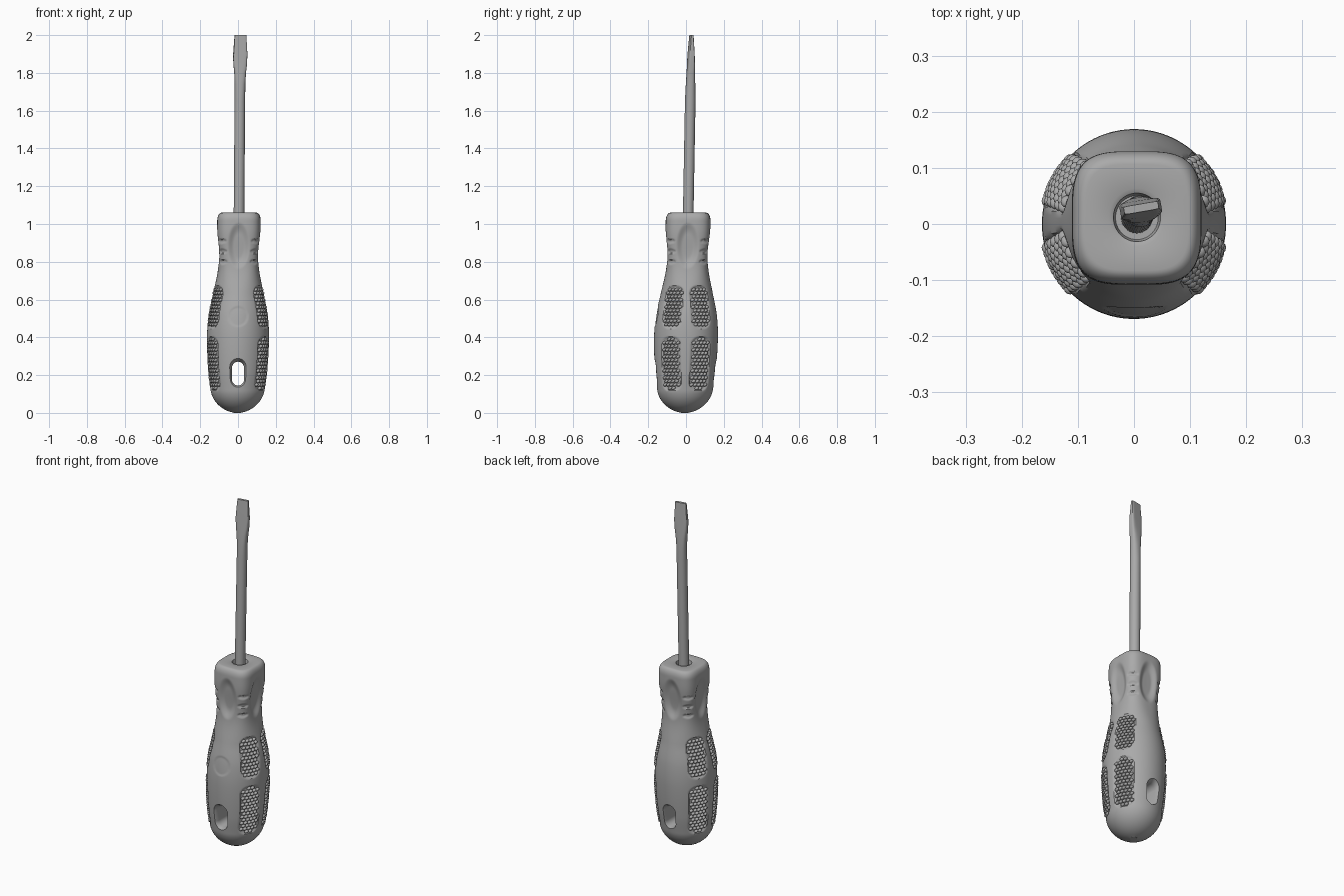
import bpy, bmesh, math
from math import sin, cos, pi, sqrt
from mathutils import Vector, Matrix

cube = bpy.data.objects.get("Cube")
if cube:
    bpy.data.objects.remove(cube)

grey = bpy.data.materials.new("plain grey")
grey.use_nodes = True
grey.diffuse_color = (0.4, 0.4, 0.4, 1)
grey.node_tree.nodes["Principled BSDF"].inputs["Base Color"].default_value = (0.4, 0.4, 0.4, 1)


def axis(z):
    """Centre line, which leans very slightly."""
    return Vector((0.008 * (z - 0.4), 0.018 * (z - 0.4), z))


def finish(name, bm, angle=40):
    bmesh.ops.recalc_face_normals(bm, faces=bm.faces)
    mesh = bpy.data.meshes.new(name)
    bm.to_mesh(mesh)
    bm.free()
    obj = bpy.data.objects.new(name, mesh)
    bpy.context.collection.objects.link(obj)
    mesh.materials.append(grey)
    smooth(obj, angle)
    return obj


def smooth(obj, angle=40):
    bpy.ops.object.select_all(action="DESELECT")
    obj.select_set(True)
    bpy.context.view_layer.objects.active = obj
    bpy.ops.object.shade_smooth_by_angle(angle=math.radians(angle))


def loft(name, rings, angle=40):
    """Skin a stack of closed rings and cap both ends."""
    bm = bmesh.new()
    loops = [[bm.verts.new(p) for p in ring] for ring in rings]
    n = len(loops[0])
    for a, b in zip(loops, loops[1:]):
        for i in range(n):
            j = (i + 1) % n
            bm.faces.new((a[i], a[j], b[j], b[i]))
    bm.faces.new(loops[0])
    bm.faces.new(loops[-1])
    return finish(name, bm, angle)


def ease(t):
    t = min(1, max(0, t))
    return t * t * (3 - 2 * t)


def squircle(t, n):
    return (abs(cos(t)) ** n + abs(sin(t)) ** n) ** (-1 / n)


def wrap(a):
    return (a + pi) % (2 * pi) - pi


# Handle silhouette: height, half width
PROFILE = [(-0.1, 0.115), (0.1, 0.14), (0.22, 0.156), (0.4, 0.164), (0.52, 0.156),
           (0.64, 0.132), (0.75, 0.11), (0.83, 0.106), (0.95, 0.115), (1.02, 0.115), (1.1, 0.112)]


def half_width(z):
    k = 1
    while k < len(PROFILE) - 3 and z > PROFILE[k + 1][0]:
        k += 1
    (z0, r0), (z1, r1), (z2, r2), (z3, r3) = PROFILE[k - 1:k + 3]
    if z < z1:
        return r0 + (r1 - r0) * (z - z0) / (z1 - z0)
    h = z2 - z1
    t = (z - z1) / h
    m1, m2 = (r2 - r0) / (z2 - z0) * h, (r3 - r1) / (z3 - z1) * h
    r = r1 + t * m1 + t * t * (3 * (r2 - r1) - 2 * m1 - m2) + t ** 3 * (2 * (r1 - r2) + m1 + m2)
    return r


# Grip pads: angle, centre height, half width, half height
PAD_ANGLE = math.radians(29.5)
PADS = [(a, zc, w, h) for a in (PAD_ANGLE, -PAD_ANGLE, pi - PAD_ANGLE, pi + PAD_ANGLE)
        for zc, w, h in ((0.26, 0.054, 0.14), (0.56, 0.052, 0.11))]


def pad_distance(u, v, w, h, corner=0.042):
    qx, qz = abs(u) - w + corner, abs(v) - h + corner
    return math.hypot(max(qx, 0), max(qz, 0)) + min(max(qx, qz), 0) - corner


def base_radius(t, z):
    r = half_width(z) * squircle(t, 2 + 1.5 * ease((z - 0.6) / 0.3))
    if z < 0.12:
        r *= max(0.15, sqrt(1 - (1 - z / 0.12) ** 2))
    if z > 1.02:
        r *= 0.8 + 0.2 * sqrt(max(0, 1 - ((z - 1.02) / 0.04) ** 2))
    return r


def radius(t, z):
    r = base_radius(t, z)
    cut = 0
    # Recessed beds of the grip pads
    for a, zc, w, h in PADS:
        if abs(z - zc) < h + 0.02:
            d = pad_distance(wrap(t - a) * r, z - zc, w, h)
            cut = max(cut, 0.008 * ease(0.5 - d / 0.008))
    # Finger scoops on the four faces and notches on the corners between them
    if z > 0.72:
        for k in range(4):
            u = wrap(t - k * pi / 2) * r
            cut = max(cut, 0.015 * ease(1.3 * (1 - (u / 0.062) ** 2 - ((z - 0.885) / 0.125) ** 2)))
            u = wrap(t - (k + 0.5) * pi / 2) * r
            for zn in (0.8, 0.855, 0.91):
                cut = max(cut, 0.006 * ease(1.6 * (1 - (u / 0.032) ** 2 - ((z - zn) / 0.013) ** 2)))
    # Shallow round dimple on the front
    d = math.hypot(wrap(t + pi / 2) * r, z - 0.51)
    return r - max(cut, 0.003 * ease((0.055 - d) / 0.008))


def surface(t, z, r):
    return axis(z) + Vector((r * cos(t), 1.03 * r * sin(t), 0))


SEG = 144
ANGLES = [2 * pi * i / SEG for i in range(SEG)]
heights = [0.1 * (1 - cos(pi / 2 * i / 14)) for i in range(14)]
heights += [0.1 + 0.92 * i / 160 for i in range(161)]
heights += [1.02 + 0.04 * sin(pi / 2 * i / 8) for i in range(1, 9)]
rings = [[surface(t, z, radius(t, z)) for t in ANGLES] for z in heights]
# Socket around the shaft
for r, z in ((0.05, 1.062), (0.042, 1.058), (0.038, 1.035)):
    rings.append([surface(t, z, r) for t in ANGLES])
handle = loft("handle", rings)

# Hanging hole, flared at both ends
rings = []
for y, grow in ((-0.2, 0.035), (-0.165, 0.016), (-0.15, 0.006), (-0.13, 0),
                (0.13, 0), (0.15, 0.006), (0.165, 0.016), (0.2, 0.035)):
    ring = []
    for i in range(40):
        a = 2 * pi * (i + 0.5) / 40
        rise = 0.031 if sin(a) > 0 else -0.031
        ring.append((cos(a) * (0.032 + grow), y, 0.208 + rise + sin(a) * (0.032 + grow)))
    rings.append(ring)
cutter = loft("hole_cutter", rings)
cutter.hide_render = True
mod = handle.modifiers.new("hanging hole", "BOOLEAN")
mod.operation = "DIFFERENCE"
mod.solver = "EXACT"
mod.object = cutter
bpy.context.view_layer.objects.active = handle
bpy.ops.object.modifier_apply(modifier=mod.name)
bpy.data.objects.remove(cutter)
smooth(handle)

# Staggered rows of grip beads in every pad
bm = bmesh.new()
STEP_U, STEP_Z = 0.021, 0.0185
for a, zc, w, h in PADS:
    rows = int(h / STEP_Z)
    for row in range(-rows, rows + 1):
        z = zc + row * STEP_Z
        for col in range(-4, 5):
            u = (col + 0.5 * (row % 2)) * STEP_U
            if pad_distance(u, z - zc, w, h) > -0.009:
                continue
            r = base_radius(a, z)
            t = a + u / r
            place = (Matrix.Translation(surface(t, z, r - 0.005)) @ Matrix.Rotation(t, 4, "Z")
                     @ Matrix.Rotation(0.5, 4, "X") @ Matrix.Diagonal((0.011, 0.012, 0.0085, 1)))
            bmesh.ops.create_icosphere(bm, subdivisions=2, radius=1, matrix=place)
finish("grip_beads", bm, 60)

# Shaft and flat blade: height, half width, half thickness, squareness, twist
SECTIONS = [(1.0, 0.028, 0.028, 2, 0), (1.66, 0.028, 0.028, 2, 0), (1.74, 0.028, 0.025, 2.3, 0.05),
            (1.8, 0.031, 0.022, 3, 0.1), (1.85, 0.036, 0.018, 4.5, 0.15), (1.9, 0.037, 0.015, 7, 0.17),
            (1.95, 0.034, 0.011, 8, 0.17), (2.0, 0.031, 0.007, 9, 0.17)]
rings = []
for z, hx, hy, n, twist in SECTIONS:
    turn = Matrix.Rotation(twist, 3, "Z")
    ring = []
    for i in range(48):
        t = 2 * pi * i / 48
        s = squircle(t, n)
        ring.append(axis(z) + turn @ Vector((hx * s * cos(t), hy * s * sin(t), 0)))
    rings.append(ring)
loft("shaft_and_blade", rings, 35)
